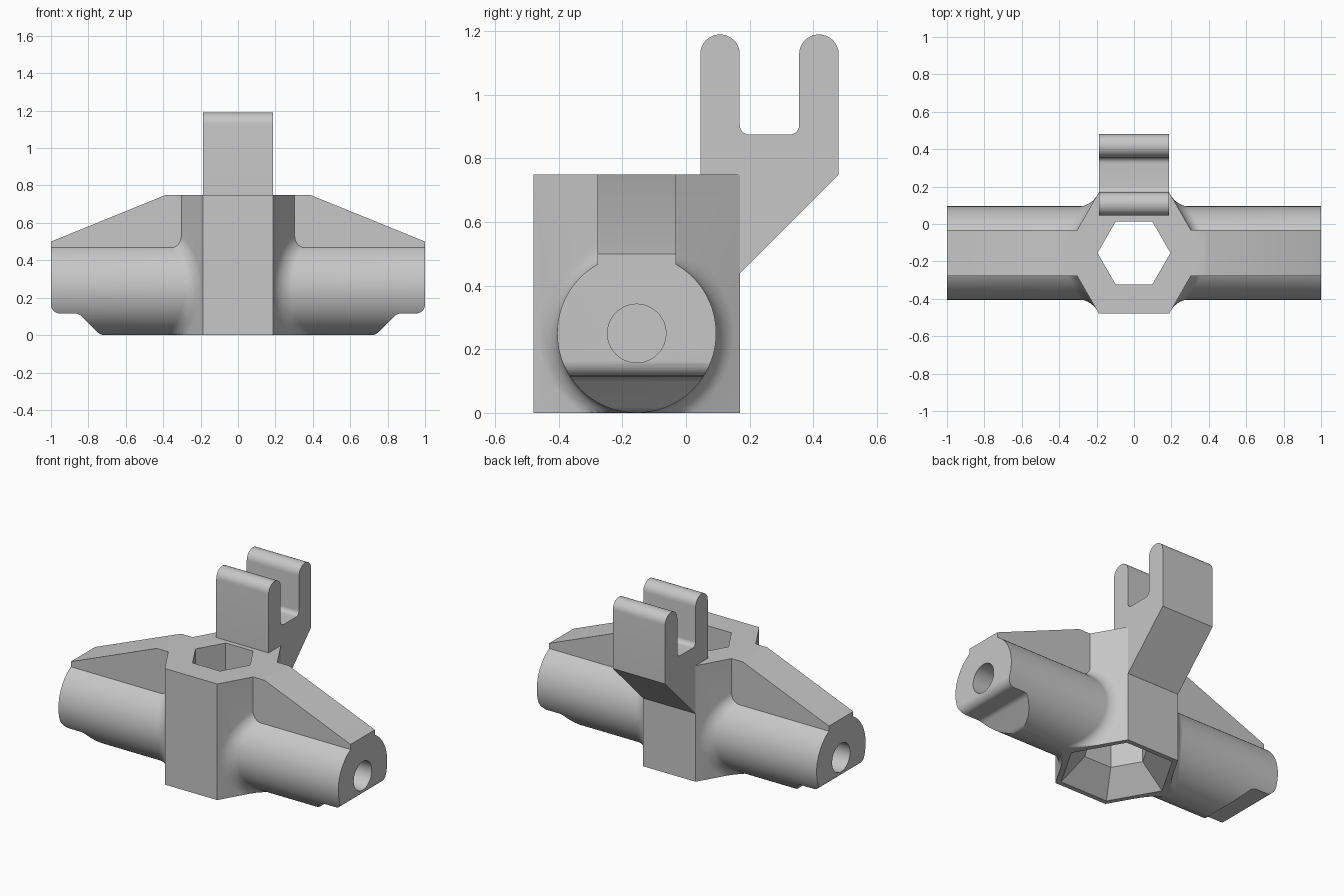
import bpy, bmesh
from math import sin, cos, pi, sqrt, radians
from mathutils import Vector

if "Cube" in bpy.data.objects:
    bpy.data.objects.remove(bpy.data.objects["Cube"], do_unlink=True)

CY = -0.155                 # y of the column and arm axis
HEX_R = 0.375               # column corner radius
ARM_R, ARM_Z = 0.25, 0.25   # arm radius and axis height
FILLET = 0.055

grey = bpy.data.materials.new("plain grey")
grey.use_nodes = True
grey.diffuse_color = (0.57, 0.57, 0.57, 1)
grey.node_tree.nodes["Principled BSDF"].inputs["Base Color"].default_value = (0.57, 0.57, 0.57, 1)


def loft(name, rings):
    """Closed solid through rings with equal point counts."""
    bm = bmesh.new()
    rows = [[bm.verts.new(p) for p in ring] for ring in rings]
    n = len(rows[0])
    for a, b in zip(rows, rows[1:]):
        for i in range(n):
            j = (i + 1) % n
            bm.faces.new((a[i], a[j], b[j], b[i]))
    bm.faces.new(rows[0][::-1])
    bm.faces.new(rows[-1])
    bmesh.ops.recalc_face_normals(bm, faces=bm.faces)
    mesh = bpy.data.meshes.new(name)
    bm.to_mesh(mesh)
    bm.free()
    mesh.materials.append(grey)
    ob = bpy.data.objects.new(name, mesh)
    bpy.context.collection.objects.link(ob)
    return ob


def rounded(corners, steps=8):
    """Polygon from (a, b, radius) corners, with arcs where radius > 0."""
    out = []
    for i, (a, b, r) in enumerate(corners):
        p = Vector((a, b))
        if not r:
            out.append(p)
            continue
        u = (Vector(corners[i - 1][:2]) - p).normalized()
        v = (Vector(corners[(i + 1) % len(corners)][:2]) - p).normalized()
        half = u.angle(v) / 2
        centre = p + (u + v).normalized() * (r / sin(half))
        mid = (p - centre).normalized()
        side = (u - v).normalized()
        sweep = pi / 2 - half
        for k in range(steps + 1):
            t = sweep * (1 - 2 * k / steps)
            out.append(centre + r * (mid * cos(t) + side * sin(t)))
    return out


def prism(name, corners, place, lo, hi):
    pts = rounded(corners)
    return loft(name, [[place(p.x, p.y, d) for p in pts] for d in (lo, hi)])


def hexagon(r, z):
    return [(r * cos(k * pi / 3), CY + r * sin(k * pi / 3), z) for k in range(6)]


def combine(target, tool, operation):
    mod = target.modifiers.new(operation, 'BOOLEAN')
    mod.operation, mod.solver, mod.object = operation, 'EXACT', tool
    bpy.context.view_layer.objects.active = target
    bpy.ops.object.modifier_apply(modifier=mod.name)
    bpy.data.objects.remove(tool, do_unlink=True)


def arm_ring(side, radius, x=None, offset=0.0, count=96):
    """Circle about the arm axis; without x it follows the column faces."""
    ring = []
    for k in range(count):
        t = 2 * pi * k / count
        y, z = radius * sin(t), radius * cos(t)
        px = HEX_R - abs(y) / sqrt(3) + offset if x is None else x
        ring.append((side * px, CY + y, max(0.0, ARM_Z + z)))
    return ring


def circle(r, x, count=48):
    return [(x, CY + r * sin(2 * pi * k / count), ARM_Z + r * cos(2 * pi * k / count))
            for k in range(count)]


# Hexagonal column
body = loft("clamp_body", [hexagon(HEX_R, 0), hexagon(HEX_R, 0.75)])

for s in (1, -1):
    along_y = lambda a, b, d: (s * a, CY + d, b)

    # Round arm flaring into the column
    rings = [arm_ring(s, ARM_R + FILLET, x=0.05)]
    for k in range(9):
        a = k / 8 * pi / 2
        rings.append(arm_ring(s, ARM_R + FILLET * (1 - sin(a)), offset=FILLET * (1 - cos(a))))
    rings.append(arm_ring(s, ARM_R, x=1.0))
    arm = loft("arm", rings)

    # Sloping rib on top of the arm
    rib = prism("rib", [(0.05, 0.25, 0), (1, 0.25, 0), (1, 0.5, 0), (0.385, 0.75, 0),
                        (0.05, 0.75, 0)], along_y, -0.124, 0.124)
    combine(arm, rib, 'UNION')

    # Step under the arm end
    step = prism("step_cutter", [(0.5, -0.1, 0), (0.5, -0.0005, 0), (0.735, -0.0005, 0.06),
                                 (0.85, 0.115, 0.05), (1.0003, 0.115, 0.05),
                                 (1.0003, 0.22, 0), (1.1, 0.22, 0), (1.1, -0.1, 0)],
                 along_y, -0.4, 0.4)
    combine(arm, step, 'DIFFERENCE')

    # Blind hole in the arm end
    bore = loft("bore_cutter", [circle(0.092, s * 0.42), circle(0.092, s * 1.1)])
    combine(arm, bore, 'DIFFERENCE')
    combine(body, arm, 'UNION')

# Two-pronged fork behind the column
fork = prism("fork", [(0.045, 0.5, 0), (0.045, 1.19, 0.0615), (0.169, 1.19, 0.0615),
                      (0.169, 0.875, 0.03), (0.356, 0.875, 0.03), (0.356, 1.19, 0.0615),
                      (0.48, 1.19, 0.0615), (0.48, 0.75, 0), (0.17, 0.44, 0), (0.12, 0.44, 0)],
             lambda a, b, d: (d, a, b), -0.187, 0.187)
combine(body, fork, 'UNION')

# Hexagonal through hole, flared at the bottom
hole = loft("hole_cutter", [hexagon(0.345, -0.005), hexagon(0.195, 0.14), hexagon(0.195, 0.9)])
combine(body, hole, 'DIFFERENCE')

bpy.ops.object.select_all(action='DESELECT')
body.select_set(True)
bpy.context.view_layer.objects.active = body
bpy.ops.object.shade_smooth_by_angle(angle=radians(25))
